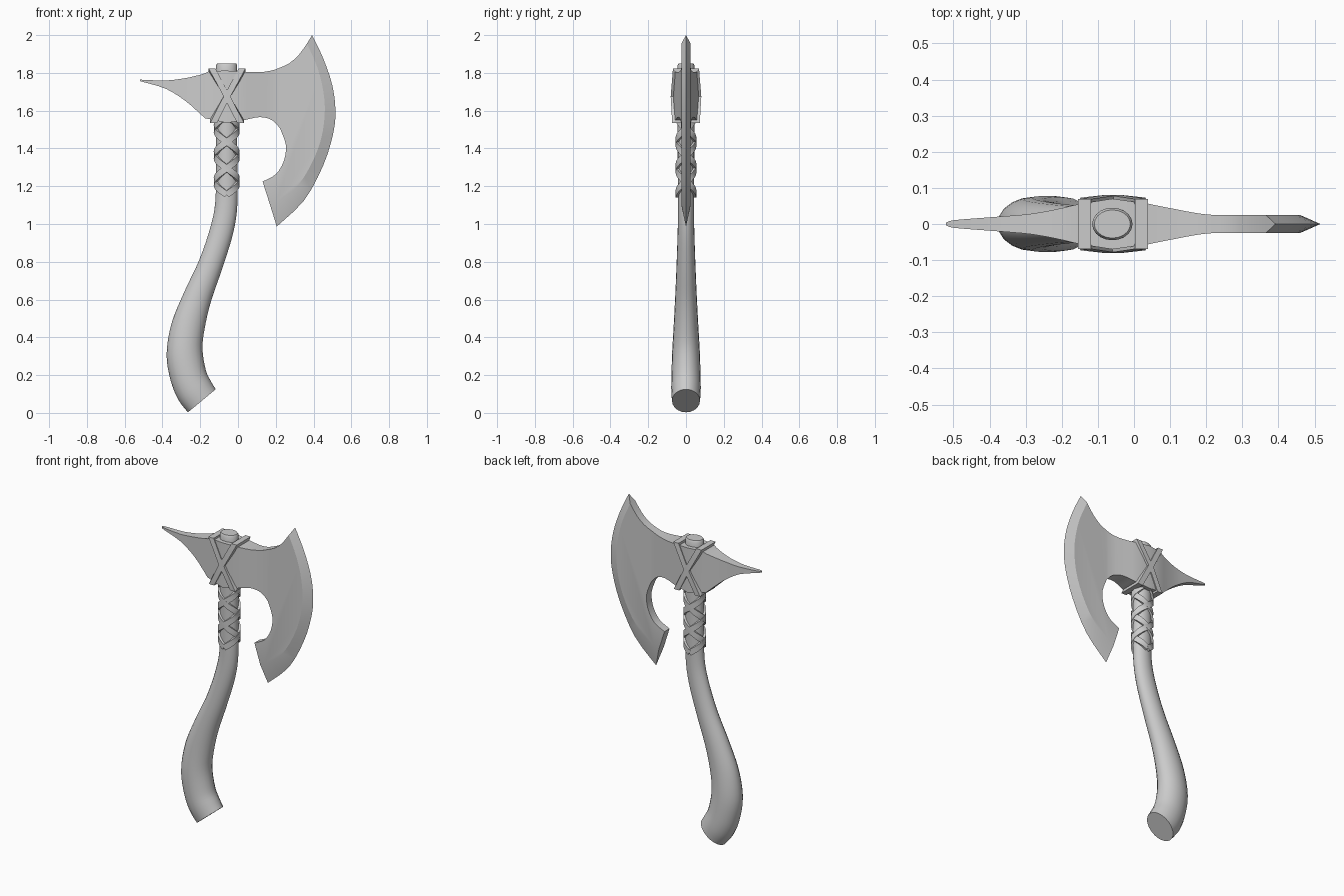
import bpy, bmesh, math
from mathutils import Vector

if "Cube" in bpy.data.objects:
    bpy.data.objects.remove(bpy.data.objects["Cube"])


def finish(name, bm, angle=None):
    bmesh.ops.remove_doubles(bm, verts=bm.verts, dist=0.0005)
    bmesh.ops.recalc_face_normals(bm, faces=bm.faces)
    me = bpy.data.meshes.new(name)
    bm.to_mesh(me)
    bm.free()
    ob = bpy.data.objects.new(name, me)
    bpy.context.collection.objects.link(ob)
    if angle:
        bpy.ops.object.select_all(action='DESELECT')
        ob.select_set(True)
        bpy.context.view_layer.objects.active = ob
        bpy.ops.object.shade_smooth_by_angle(angle=math.radians(angle))
    return ob


def smooth(pts, n):
    """Catmull-Rom through points of any dimension."""
    out = []
    for i in range(len(pts) - 1):
        a, b, c, d = (pts[max(i - 1, 0)], pts[i], pts[i + 1], pts[min(i + 2, len(pts) - 1)])
        for k in range(n):
            t = k / n
            out.append([0.5 * (2 * q + (r - p) * t + (2 * p - 5 * q + 4 * r - s) * t * t
                               + (3 * q - p - 3 * r + s) * t ** 3) for p, q, r, s in zip(a, b, c, d)])
    return out + [list(pts[-1])]


def loft(bm, rings, closed=False):
    rows = [[bm.verts.new(p) for p in r] for r in rings]
    m = len(rows[0])
    for i in range(len(rows) if closed else len(rows) - 1):
        a, b = rows[i], rows[(i + 1) % len(rows)]
        for j in range(m):
            bm.faces.new((a[j], a[(j + 1) % m], b[(j + 1) % m], b[j]))
    if not closed:
        bm.faces.new(rows[0])
        bm.faces.new(rows[-1])


# handle: sections given as left x,z / right x,z / half depth
sections = [(-.265, .003, -.118, .125, .074), (-.316, .07, -.142, .165, .078),
            (-.356, .17, -.17, .225, .077), (-.378, .31, -.188, .34, .073),
            (-.35, .48, -.176, .45, .065), (-.28, .65, -.143, .59, .057),
            (-.205, .81, -.085, .76, .05), (-.147, .98, -.026, .95, .044),
            (-.12, 1.12, -.003, 1.11, .042), (-.116, 1.35, -.004, 1.35, .044),
            (-.116, 1.6, -.004, 1.6, .045), (-.116, 1.84, -.004, 1.84, .045)]
rows = smooth(sections, 4) + [[-.11, 1.85, -.01, 1.85, .039]]
rings = []
for lx, lz, rx, rz, hy in rows:
    c = Vector(((lx + rx) / 2, 0, (lz + rz) / 2))
    u = Vector(((rx - lx) / 2, 0, (rz - lz) / 2))
    rings.append([c + u * math.cos(a) + Vector((0, hy * math.sin(a), 0))
                  for a in (2 * math.pi * k / 20 for k in range(20))])
bm = bmesh.new()
loft(bm, rings)
finish("handle", bm, 40)

# axe head: front half, later mirrored; stations are x, top z, bottom z, half depth
stations = smooth([(-.52, 1.765, 1.757, .004), (-.495, 1.763, 1.75, .011), (-.38, 1.76, 1.715, .02),
                   (-.28, 1.772, 1.653, .029), (-.2, 1.79, 1.583, .044)], 3)
stations += [(-.175, 1.798, 1.56, .05), (-.15, 1.81, 1.555, .056), (-.06, 1.812, 1.535, .07),
             (.035, 1.806, 1.55, .057)]
stations += smooth([(.035, 1.806, 1.55, .057), (.115, 1.804, 1.566, .041),
                    (.18, 1.813, 1.55, .029), (.222, 1.828, 1.507, .025)], 3)[1:]
top_edge = smooth([(.222, 1.828), (.27, 1.85), (.32, 1.893), (.365, 1.955)], 2)[1:-1]
inner = smooth([(.13, 1.225), (.2, 1.263), (.243, 1.335), (.253, 1.42), (.222, 1.507)], 3)[:-1]
bevel = smooth([(.365, 1.955), (.42, 1.83), (.452, 1.7), (.459, 1.58), (.437, 1.44),
                (.377, 1.295), (.29, 1.175), (.17, 1.1)], 3)
edge = smooth([(.392, 2.0), (.452, 1.875), (.499, 1.735), (.516, 1.6), (.503, 1.475),
               (.451, 1.31), (.35, 1.125), (.205, .987)], 3)
D = .025
bm = bmesh.new()
up = [bm.verts.new((x, -d, t)) for x, t, b, d in stations]
lo = [bm.verts.new((x, -d, b)) for x, t, b, d in stations]
for i in range(len(up) - 1):
    bm.faces.new((up[i], up[i + 1], lo[i + 1], lo[i]))
te = [bm.verts.new((x, -D, z)) for x, z in top_edge]
bv = [bm.verts.new((x, -D, z)) for x, z in bevel]
inn = [bm.verts.new((x, -D, z)) for x, z in inner]
ed = [bm.verts.new((x, 0, z)) for x, z in edge]
bm.faces.new([up[-1]] + te + bv + inn + [lo[-1]])
for i in range(len(bv) - 1):
    bm.faces.new((bv[i], ed[i], ed[i + 1], bv[i + 1]))
rim = [e for e in bm.edges if e.is_boundary and any(v.co.y < -1e-5 for v in e.verts)]
res = bmesh.ops.extrude_edge_only(bm, edges=rim)
for v in res["geom"]:
    if isinstance(v, bmesh.types.BMVert):
        v.co.y = 0
bmesh.ops.remove_doubles(bm, verts=bm.verts, dist=0.0005)
geom = bm.verts[:] + bm.edges[:] + bm.faces[:]
bmesh.ops.mirror(bm, geom=geom, axis='Y', merge_dist=0.0005)
finish("axe_head", bm, 20)


def ribbon(name, path, width, thick, closed=False):
    """Flat strap; path holds (point, outward normal, side direction)."""
    bm = bmesh.new()
    loft(bm, [[p - s * width / 2 - n * .008, p + s * width / 2 - n * .008,
               p + s * width / 2 + n * thick, p - s * width / 2 + n * thick]
              for p, n, s in path], closed)
    return finish(name, bm, 30)


# crossed straps around the head
X = Vector((1, 0, 0))
for tag, m in (("left", 1), ("right", -1)):
    half = [(-.079, -.058, 1.812, 1), (0, -.07, 1.675, 0), (.072, -.062, 1.545, -1)]
    pts = [(x, y, z, k, -1) for x, y, z, k in half]
    pts += [(x, -y, z, k, 1) for x, y, z, k in reversed(half)]
    path = [(Vector((-.058 + m * x, y, z)), Vector((0, s, k)), X) for x, y, z, k, s in pts]
    ribbon("head_strap_" + tag, path, .036, .011, True)

# criss-cross wrapping on the handle: two helices each way
for d in (1, -1):
    for start in (0, math.pi):
        path = []
        for i in range(49):
            t = i / 48 * 3 * math.pi
            a = -math.pi / 2 + start + d * t
            p = Vector((-.06 + .057 * math.cos(a), .0445 * math.sin(a), 1.155 + .28 * t / (2 * math.pi)))
            n = Vector((.0445 * math.cos(a), .057 * math.sin(a), 0)).normalized()
            tan = Vector((-.057 * d * math.sin(a), .0445 * d * math.cos(a), .28 / (2 * math.pi)))
            path.append((p, n, tan.cross(n).normalized()))
        ribbon("handle_wrap", path, .034, .01)
